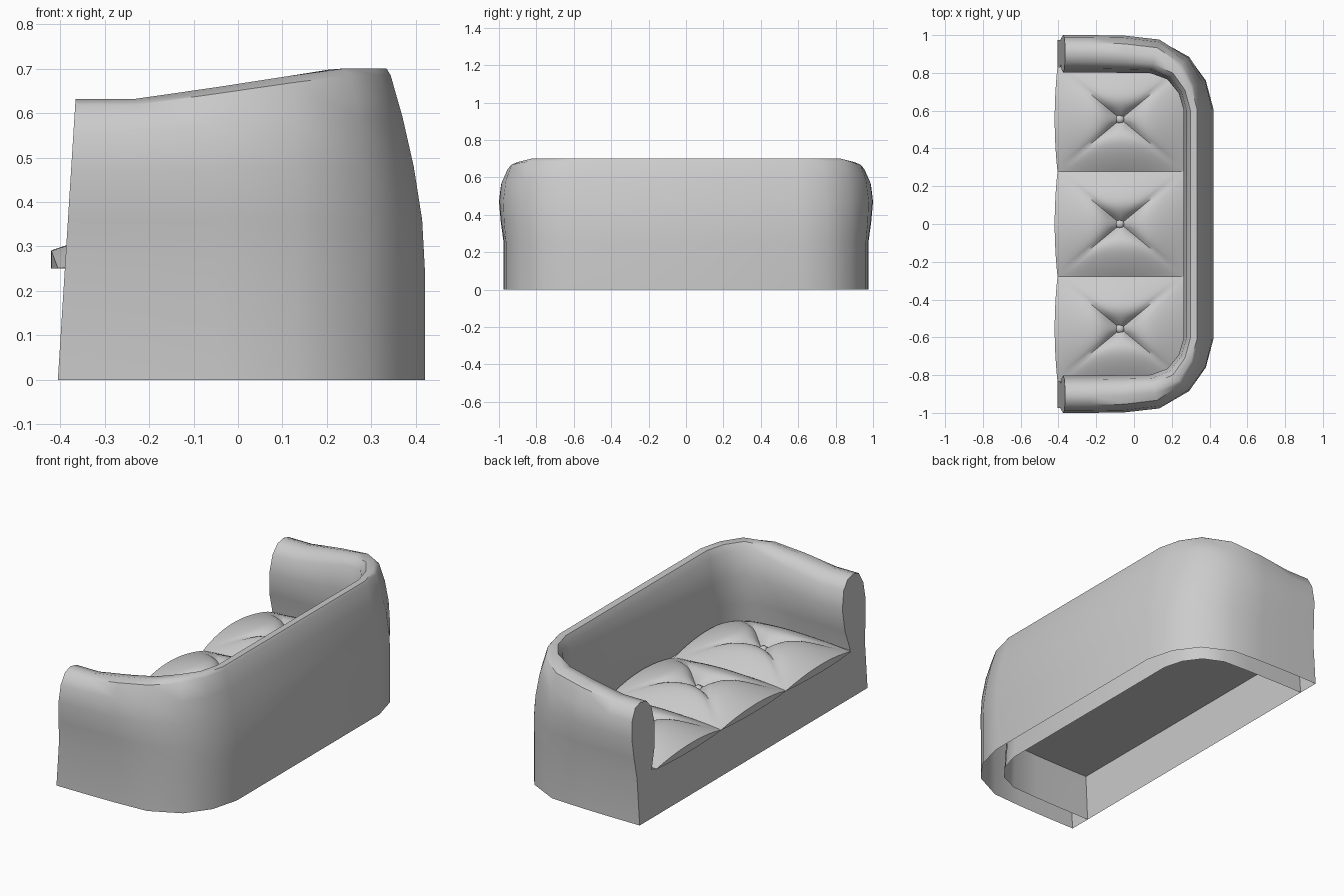
import bpy, bmesh, math
from mathutils import Vector

cube = bpy.data.objects.get("Cube")
if cube:
    bpy.data.objects.remove(cube, do_unlink=True)

grey = bpy.data.materials.new("grey upholstery")
grey.use_nodes = True
grey.diffuse_color = (0.6, 0.6, 0.6, 1)
grey.node_tree.nodes["Principled BSDF"].inputs["Base Color"].default_value = (0.6, 0.6, 0.6, 1)


def finish(name, bm, angle=40, recalc=True):
    if recalc:
        bmesh.ops.recalc_face_normals(bm, faces=bm.faces[:])
    mesh = bpy.data.meshes.new(name)
    bm.to_mesh(mesh)
    bm.free()
    mesh.materials.append(grey)
    obj = bpy.data.objects.new(name, mesh)
    bpy.context.collection.objects.link(obj)
    bpy.ops.object.select_all(action='DESELECT')
    obj.select_set(True)
    bpy.context.view_layer.objects.active = obj
    bpy.ops.object.shade_smooth_by_angle(angle=math.radians(angle))


# Cross-sections (outward offset, height) from outer foot, over the top, to inner foot
ARM = [(0, 0), (0, .25), (.015, .36), (.025, .47), (.014, .56), (-.018, .618), (-.065, .632),
       (-.115, .62), (-.152, .575), (-.172, .48), (-.16, .36), (-.125, .25), (-.12, 0)]
BACK = [(0, 0), (0, .25), (-.006, .36), (-.025, .48), (-.05, .59), (-.077, .685), (-.086, .70),
        (-.122, .698), (-.142, .66), (-.157, .53), (-.157, .38), (-.14, .25), (-.12, 0)]
# Plan stations of one half: x, y, outward angle, blend of arm into back
HALF = [(-.405, .975, 90, 0), (-.23, .975, 90, 0), (-.05, .972, 88, 0), (.13, .962, 76, .2),
        (.29, .883, 46, .6), (.38, .76, 25, .9), (.42, .61, 3, 1)]
LEAN = .063


def section(x, y, angle, blend, side):
    rise = min(1, max(0, (x + .23) / .48))
    nx, ny = math.cos(math.radians(angle)), math.sin(math.radians(angle))
    points = []
    for (na, za), (nb, zb) in zip(ARM, BACK):
        n = na + (nb - na) * blend
        z = za + (zb - za) * rise
        shear = LEAN * z if x < -.4 else 0
        points.append(Vector((x + n * nx + shear, side * (y + n * ny), z)))
    return points


rings = [section(*s, 1) for s in HALF] + [section(*s, -1) for s in reversed(HALF)]

# Wraparound arms and back, hollow and open underneath, with flat front ends
bm = bmesh.new()
grid = [[bm.verts.new(p) for p in ring] for ring in rings]
for a, b in zip(grid, grid[1:]):
    for i in range(len(a) - 1):
        bm.faces.new((a[i], a[i + 1], b[i + 1], b[i]))
bm.faces.new(grid[0])
bm.faces.new(grid[-1])
finish("arms_and_back", bm, 46)

# Front panel below the seat, meeting the inner edges of the arm ends
bm = bmesh.new()
corners = [rings[0][12], rings[-1][12], rings[-1][11], rings[0][11]]
bm.faces.new([bm.verts.new(c) for c in corners])
finish("front_panel", bm, recalc=False)

# Seat deck closing the inside of the base, facing down
bm = bmesh.new()
deck = [Vector((r[11].x, r[11].y, .248)) for r in rings]
bm.faces.new([bm.verts.new(p) for p in deck])
bm.normal_update()
for f in bm.faces:
    if f.normal.z > 0:
        f.normal_flip()
finish("seat_deck", bm, recalc=False)


def cushion_height(u, v):
    pu, pv = 1 - u * u, 1 - v * v
    r = max(abs(u), abs(v))
    h = .04 * pu + .02 * pv + .05 * pu * pv
    # Diagonal creases and the dip under the button
    h -= .028 * math.exp(-abs(abs(u) - abs(v)) / .09) * max(0, 1 - r / .9)
    h -= .06 * math.exp(-r * r / .07)
    return h


# Three tufted cushions with a button each
N = 28
WIDTH, MIDX = .2775, -.07
for label, cy in (("left", .555), ("middle", 0), ("right", -.555)):
    bm = bmesh.new()
    top = []
    for i in range(N + 1):
        row = []
        for j in range(N + 1):
            u, v = 2 * i / N - 1, 2 * j / N - 1
            x = MIDX + .335 * v - (.015 * (1 - u * u) * max(0, -v) ** 4)
            y = cy + WIDTH * u
            # Round the back corners to stay inside the shell
            dx, dy = x - .07, abs(y) - .61
            if dx > 0 and dy > 0:
                d = math.hypot(dx, dy)
                k = min(1, .215 / d)
                x, y = .07 + dx * k, math.copysign(.61 + dy * k, y)
            row.append(bm.verts.new((x, y, .251 + cushion_height(u, v))))
        top.append(row)
    # Triangles split along the creases
    for i in range(N):
        for j in range(N):
            a, b, c, d = top[i][j], top[i + 1][j], top[i + 1][j + 1], top[i][j + 1]
            if (i < N // 2) == (j < N // 2):
                bm.faces.new((a, b, c))
                bm.faces.new((a, c, d))
            else:
                bm.faces.new((a, b, d))
                bm.faces.new((b, c, d))
    # Skirt and flat underside
    rim = [e for e in bm.edges if e.is_boundary]
    ext = bmesh.ops.extrude_edge_only(bm, edges=rim)["geom"]
    for g in ext:
        if isinstance(g, bmesh.types.BMVert):
            g.co.z = .25
    bmesh.ops.holes_fill(bm, edges=[e for e in bm.edges if e.is_boundary])
    finish(label + "_cushion", bm, 55)

    bm = bmesh.new()
    bmesh.ops.create_uvsphere(bm, u_segments=8, v_segments=6, radius=.024)
    for vert in bm.verts:
        vert.co = Vector((vert.co.x + MIDX - .005, vert.co.y + cy, vert.co.z * .7 + .282))
    finish(label + "_button", bm, 60)
